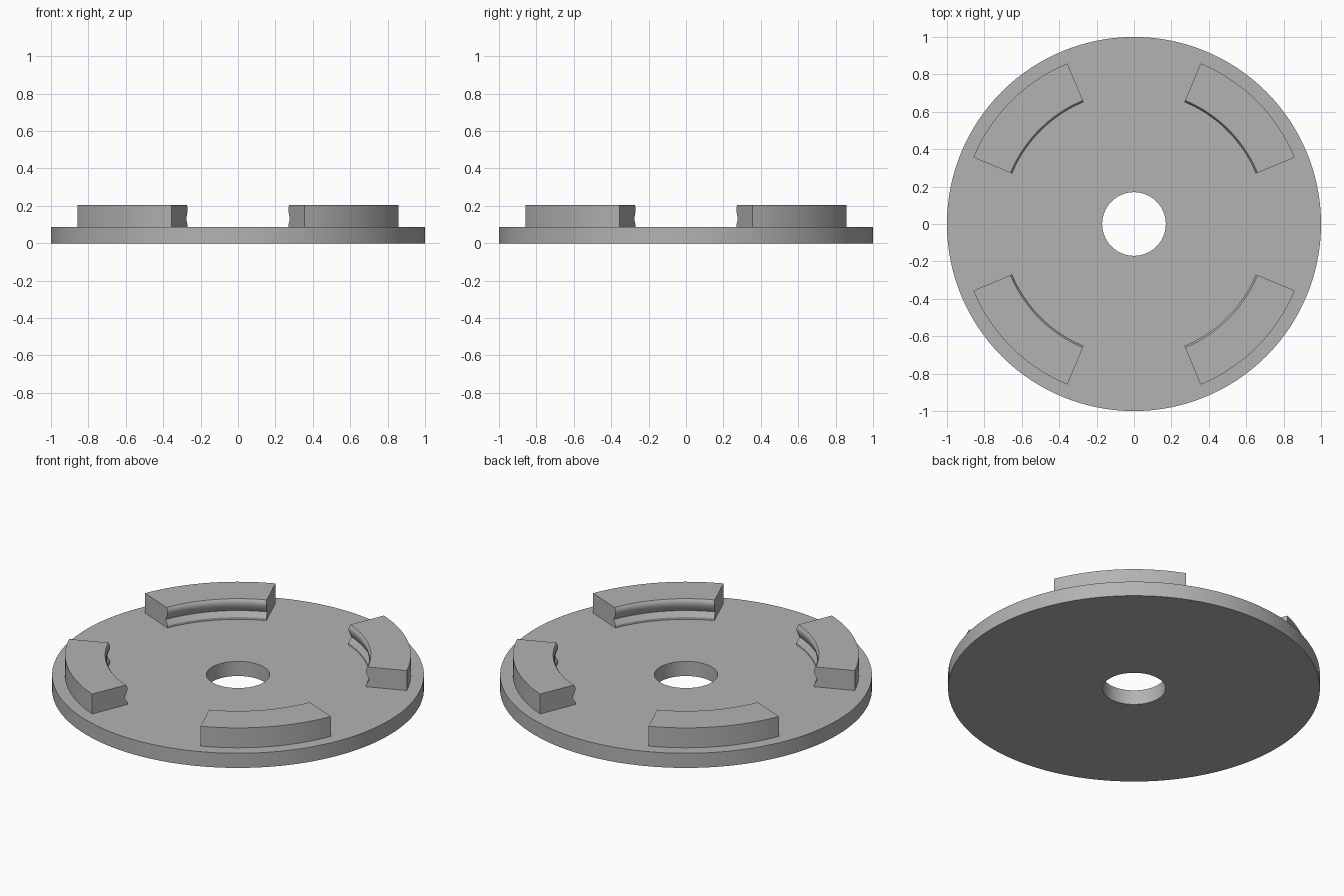
import bpy, bmesh
from math import cos, sin, radians, tau

cube = bpy.data.objects.get("Cube")
if cube:
    bpy.data.objects.remove(cube)

grey = bpy.data.materials.new("plain grey")
grey.use_nodes = True
grey.diffuse_color = (0.45, 0.45, 0.45, 1)
grey.node_tree.nodes["Principled BSDF"].inputs["Base Color"].default_value = grey.diffuse_color


def sweep(name, profile, start, angle, steps):
    """Turn a closed (radius, height) profile about z; cap the ends of a part turn."""
    full = angle >= tau
    bm = bmesh.new()
    rings = []
    for i in range(steps if full else steps + 1):
        a = start + angle * i / steps
        rings.append([bm.verts.new((r * cos(a), r * sin(a), z)) for r, z in profile])
    n = len(profile)
    for i in range(steps):
        p, q = rings[i], rings[(i + 1) % len(rings)]
        for j in range(n):
            k = (j + 1) % n
            bm.faces.new((p[j], q[j], q[k], p[k]))
    if not full:
        bm.faces.new(rings[0])
        bm.faces.new(rings[-1])
    bmesh.ops.recalc_face_normals(bm, faces=bm.faces)
    mesh = bpy.data.meshes.new(name)
    bm.to_mesh(mesh)
    bm.free()
    mesh.materials.append(grey)
    ob = bpy.data.objects.new(name, mesh)
    bpy.context.collection.objects.link(ob)
    bpy.ops.object.select_all(action="DESELECT")
    ob.select_set(True)
    bpy.context.view_layer.objects.active = ob
    bpy.ops.object.shade_smooth_by_angle(angle=radians(30))


# Round base plate with a centre hole
base = 0.087
sweep("base_plate", [(0.17, 0), (1, 0), (1, base), (0.17, base)], 0, tau, 128)

# Four raised jaws, each with a wavy inner face above a sloped foot
jaw = [(0.93, base - 0.01), (0.93, 0.205), (0.715, 0.205), (0.708, 0.195),
       (0.705, 0.183), (0.706, 0.17), (0.711, 0.155), (0.718, 0.141),
       (0.724, 0.13), (0.705, 0.1), (0.705, base - 0.01)]
for i, side in enumerate(("back_left", "back_right", "front_right", "front_left")):
    sweep("jaw_" + side, jaw, radians(22.5 + 90 * i), radians(45), 24)
